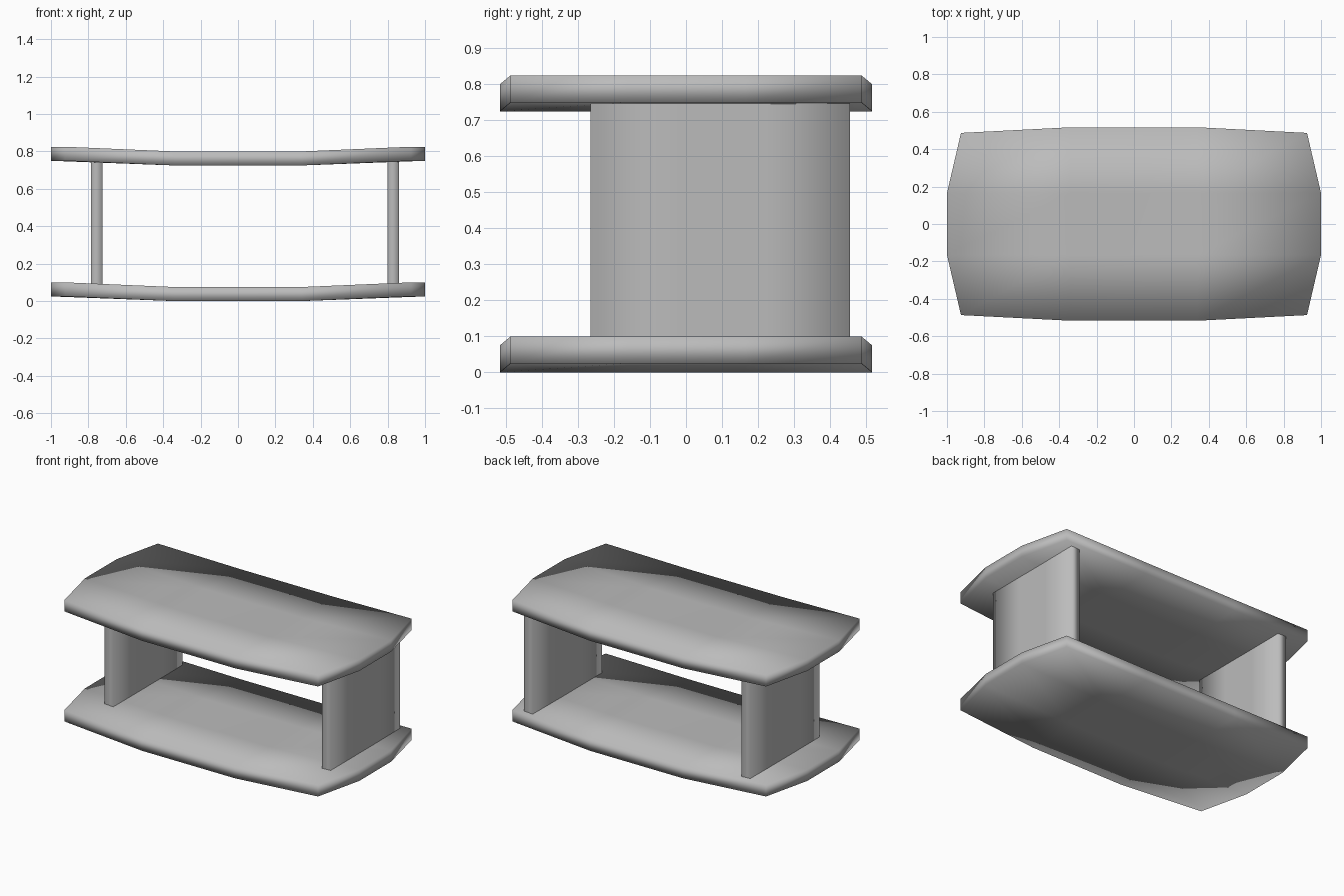
import bpy
import bmesh

if "Cube" in bpy.data.objects:
    bpy.data.objects.remove(bpy.data.objects["Cube"], do_unlink=True)

grey = bpy.data.materials.new("plain grey")
grey.use_nodes = True
grey.diffuse_color = (0.5, 0.5, 0.5, 1)
grey.node_tree.nodes["Principled BSDF"].inputs["Base Color"].default_value = grey.diffuse_color


def finish(bm, name):
    bmesh.ops.recalc_face_normals(bm, faces=bm.faces)
    for face in bm.faces:
        face.smooth = True
    mesh = bpy.data.meshes.new(name)
    bm.to_mesh(mesh)
    bm.free()
    mesh.materials.append(grey)
    bpy.context.collection.objects.link(bpy.data.objects.new(name, mesh))


def plate_point(i, j):
    """Point of a 4 x 4 grid: bowed outline, both ends swept up."""
    x_end, y_end = i in (0, 3), j in (0, 3)
    x = (0.925 if y_end else 1.0) if x_end else 0.34
    y = (0.487 if x_end else 0.517) if y_end else 0.165
    return (x if i > 1 else -x, y if j > 1 else -y, 0.025 if x_end else 0)


def plate(name, base, thickness=0.075):
    bm = bmesh.new()
    layers = []
    for lift in (base, base + thickness):
        layer = {}
        for i in range(4):
            for j in range(4):
                x, y, z = plate_point(i, j)
                layer[i, j] = bm.verts.new((x, y, z + lift))
        layers.append(layer)
        for i in range(3):
            for j in range(3):
                bm.faces.new([layer[i, j], layer[i + 1, j],
                              layer[i + 1, j + 1], layer[i, j + 1]])
    # Rim joining the two layers
    low, high = layers
    rim = ([(i, 0) for i in range(3)] + [(3, j) for j in range(3)]
           + [(i, 3) for i in (3, 2, 1)] + [(0, j) for j in (3, 2, 1)])
    for a, b in zip(rim, rim[1:] + rim[:1]):
        bm.faces.new([low[a], low[b], high[b], high[a]])
    finish(bm, name)


def upright(name, x, width=0.063, front=-0.265, back=0.455):
    """Softly shaded tube of rectangular section, set into both plates."""
    bm = bmesh.new()
    ys = [front + (back - front) * k / 3 for k in range(4)]
    section = [(x - width / 2, y) for y in ys] + [(x + width / 2, y) for y in reversed(ys)]
    low, high = [[bm.verts.new((px, py, z)) for px, py in section] for z in (0.06, 0.765)]
    for k in range(len(section)):
        n = (k + 1) % len(section)
        bm.faces.new([low[k], low[n], high[n], high[k]])
    finish(bm, name)


plate("lower_plate", 0)
plate("upper_plate", 0.725)
upright("right_upright", -0.755)
upright("left_upright", 0.83)
